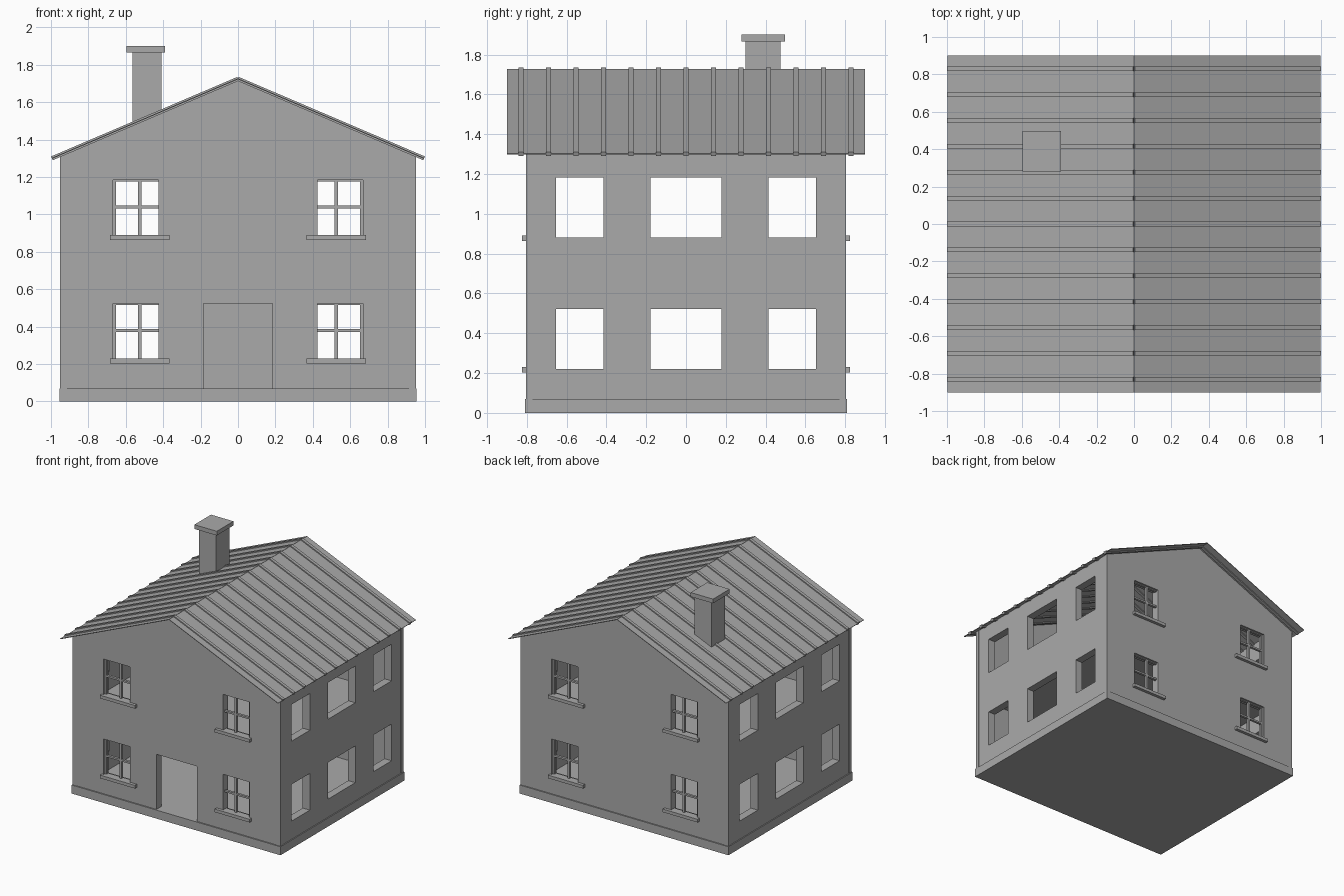
import bpy, bmesh, math
from mathutils import Matrix, Vector

if "Cube" in bpy.data.objects:
    bpy.data.objects.remove(bpy.data.objects["Cube"])

grey = bpy.data.materials.new("plain grey")
grey.diffuse_color = (0.4, 0.4, 0.4, 1)
grey.use_nodes = True
grey.node_tree.nodes["Principled BSDF"].inputs["Base Color"].default_value = grey.diffuse_color


def finish(name, bm):
    bmesh.ops.recalc_face_normals(bm, faces=bm.faces)
    me = bpy.data.meshes.new(name)
    bm.to_mesh(me)
    bm.free()
    me.materials.append(grey)
    ob = bpy.data.objects.new(name, me)
    bpy.context.collection.objects.link(ob)
    return ob


def add_box(bm, x, y, z):
    """Axis-aligned box from (low, high) pairs, given in any order."""
    size = [abs(r[1] - r[0]) for r in (x, y, z)]
    mid = [(r[0] + r[1]) / 2 for r in (x, y, z)]
    m = Matrix.Translation(mid) @ Matrix.Diagonal((*size, 1))
    bmesh.ops.create_cube(bm, size=1, matrix=m)


def boxes(name, items):
    bm = bmesh.new()
    for it in items:
        add_box(bm, *it)
    return finish(name, bm)


def cut(ob, cutter):
    mod = ob.modifiers.new("cut", 'BOOLEAN')
    mod.operation, mod.solver, mod.object = 'DIFFERENCE', 'EXACT', cutter
    bpy.context.view_layer.objects.active = ob
    bpy.ops.object.modifier_apply(modifier=mod.name)
    bpy.data.objects.remove(cutter)


def pair(s, a, b):
    return (s * a, s * b)


SIGNS = (-1, 1)
FLOORS = (0.22, 0.88)            # window bottoms of the two storeys
WIN_H = 0.303
WX, WY = 0.947, 0.80             # outer wall half sizes
T = 0.065                        # wall thickness
RIDGE, EAVE, EAVE_X = 1.725, 1.30, 0.995

# walls with gables: pentagon profile extruded along y, then hollowed
bm = bmesh.new()
profile = [(-WX, 0), (WX, 0), (WX, 1.316), (0, 1.721), (-WX, 1.316)]
face = bm.faces.new([bm.verts.new((x, -WY, z)) for x, z in profile])
ext = bmesh.ops.extrude_face_region(bm, geom=[face])
bmesh.ops.translate(bm, vec=(0, 2 * WY, 0),
                    verts=[v for v in ext["geom"] if isinstance(v, bmesh.types.BMVert)])
walls = finish("walls", bm)
cut(walls, boxes("room_cutter", [((-WX + T, WX - T), (-WY + T, WY - T), (0.07, 2.2))]))

# window and door openings
holes = [((-0.185, 0.185), (-1, -0.7), (0.07, 0.525))]
for z in FLOORS:
    zr = (z, z + WIN_H)
    for s in SIGNS:
        for t in SIGNS:
            holes.append((pair(s, 0.425, 0.667), pair(t, 0.7, 1), zr))
        for y in ((-0.652, -0.415), (-0.178, 0.178), (0.415, 0.652)):
            holes.append((pair(s, 0.85, 1.1), y, zr))
cut(walls, boxes("opening_cutter", holes))

# upper storey floor
boxes("upper_floor", [((-0.9, 0.9), (-0.75, 0.75), (0.67, 0.73))])

# plinth ring around the foot of the walls (four strips)
strips = []
for s in SIGNS:
    strips.append(((-0.955, 0.955), pair(s, 0.78, 0.81), (0, 0.07)))
    strips.append((pair(s, 0.93, 0.955), (-0.78, 0.78), (0, 0.07)))
# the front strip keeps the doorway floor level with its top
boxes("plinth", strips)

# corner posts
boxes("corner_posts", [(pair(s, 0.915, 0.951), pair(t, 0.77, 0.804), (0.07, 1.314))
                       for s in SIGNS for t in SIGNS])

# window frames with glazing bars, and sills (front and back)
frames, sills = [], []
for z in FLOORS:
    top = z + WIN_H
    for s in SIGNS:
        for t in SIGNS:
            depth = pair(t, 0.765, 0.785)
            frames.append((pair(s, 0.652, 0.67), depth, (z, top)))
            frames.append((pair(s, 0.516, 0.534), depth, (z, top)))
            frames.append((pair(s, 0.42, 0.665), depth, (top - 0.008, top + 0.004)))
            frames.append((pair(s, 0.42, 0.665), depth, (z + 0.152, z + 0.167)))
            sills.append((pair(s, 0.365, 0.684), pair(t, 0.76, 0.825), (z - 0.016, z + 0.01)))
boxes("window_frames", frames)
boxes("window_sills", sills)

# roof: thin sheets with raised ribs running down both slopes
angle = math.atan2(RIDGE - EAVE, EAVE_X)
length = math.hypot(RIDGE - EAVE, EAVE_X)


def slope_boxes(name, ys, width, thick):
    bm = bmesh.new()
    for s in SIGNS:
        rot = Matrix.Rotation(s * angle, 4, 'Y')
        for y in ys:
            m = (Matrix.Translation((s * EAVE_X / 2, y, (RIDGE + EAVE) / 2)) @ rot
                 @ Matrix.Diagonal((length, width, thick, 1)))
            bmesh.ops.create_cube(bm, size=1, matrix=m)
    return finish(name, bm)


slope_boxes("roof_sheets", [0], 1.8, 0.005)
slope_boxes("roof_ribs", [(i - 6) * 0.1383 for i in range(13)], 0.025, 0.022)

# chimney
boxes("chimney", [((-0.565, -0.41), (0.30, 0.475), (1.45, 1.87))])
boxes("chimney_cap", [((-0.595, -0.39), (0.28, 0.497), (1.865, 1.90))])
